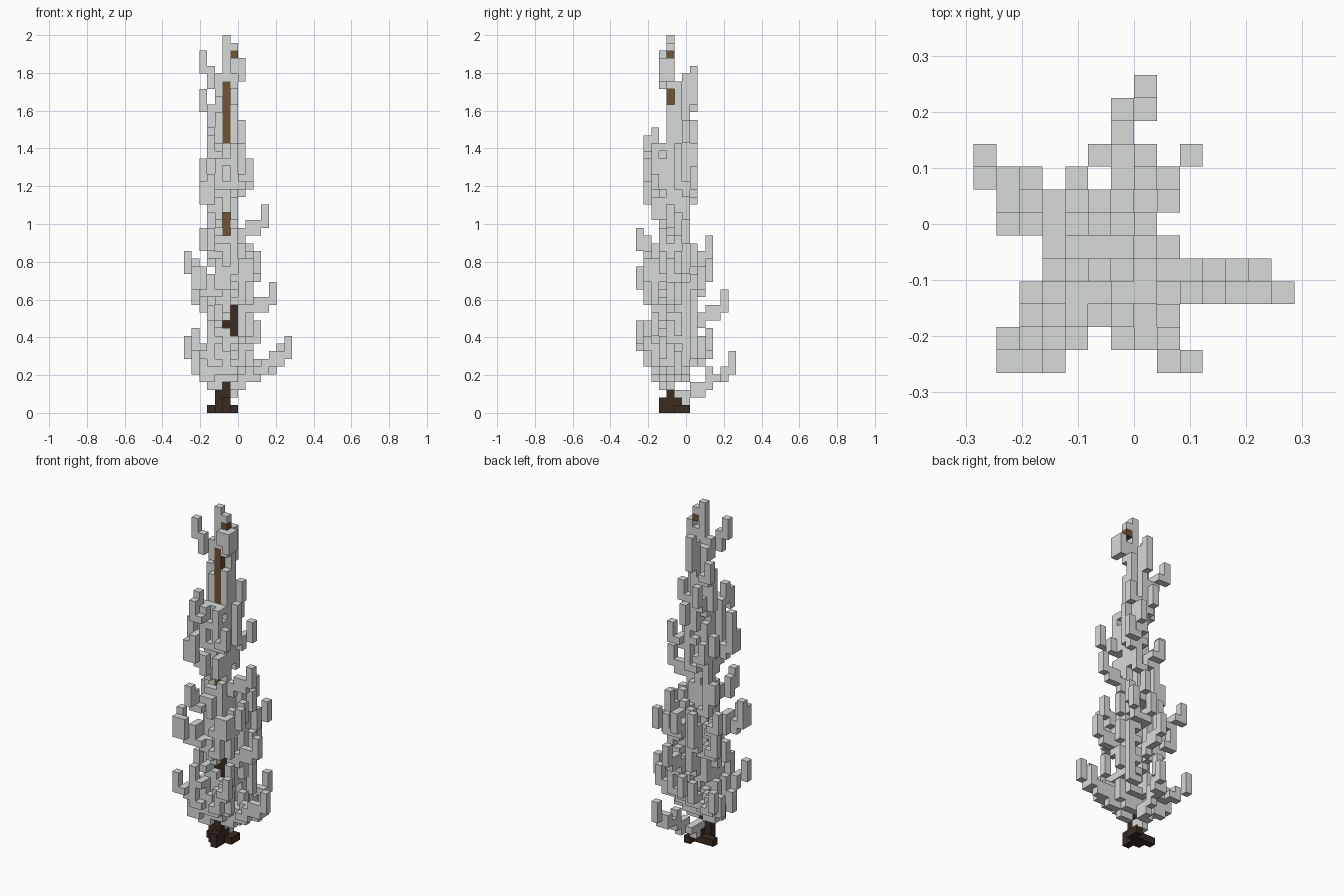
import bpy
import bmesh
import math
import random
from mathutils import Vector

if "Cube" in bpy.data.objects:
    bpy.data.objects.remove(bpy.data.objects["Cube"], do_unlink=True)

random.seed(4)
UNIT = 2 / 49                                  # edge of one block
TRUNK = Vector((-1.5 * UNIT, -2 * UNIT, 0))    # centre of the trunk column


def material(name, color):
    mat = bpy.data.materials.new(name)
    mat.use_nodes = True
    mat.diffuse_color = (*color, 1)
    mat.node_tree.nodes["Principled BSDF"].inputs["Base Color"].default_value = (*color, 1)
    return mat


foliage_grey = material("foliage grey", (0.68, 0.7, 0.69))
dark_bark = material("dark bark", (0.042, 0.025, 0.016))
brown_bark = material("brown bark", (0.16, 0.09, 0.037))


def column(cells, x, y, low, high):
    """Add a stack of blocks, both ends included."""
    cells.update((x, y, z) for z in range(low, high + 1))


def branch(cells, dx, dy, tip):
    """Rising staircase of blocks from the trunk out to an upright tip."""
    steps = max(abs(dx), abs(dy))
    last_x = 0
    for s in range(1, steps + 1):
        x, y = round(dx * s / steps), round(dy * s / steps)
        low = tip - math.ceil((steps - s) * 0.5)
        column(cells, x, y, low, low + (2 if s == steps else 1))
        if x != last_x and s > 1:
            column(cells, last_x, y, low, low)
        last_x = x


def build(name, cells, solid, mats, pick=lambda z: 0):
    """Skin the blocks, keeping only the outside faces."""
    bm = bmesh.new()
    corners = {}

    def vert(p):
        key = tuple(round(2 * c) for c in p)
        if key not in corners:
            corners[key] = bm.verts.new(TRUNK + p * UNIT)
        return corners[key]

    for cell in sorted(cells):
        centre = Vector(cell) + Vector((0, 0, 0.5))
        for axis in range(3):
            for sign in (-1, 1):
                n = Vector([sign if a == axis else 0 for a in range(3)])
                if tuple(int(c + d) for c, d in zip(cell, n)) in solid:
                    continue
                u = Vector([1 if a == (axis + 1) % 3 else 0 for a in range(3)])
                v = n.cross(u)
                ring = [centre + (n + a * u + b * v) / 2
                        for a, b in ((-1, -1), (1, -1), (1, 1), (-1, 1))]
                bm.faces.new([vert(p) for p in ring]).material_index = pick(cell[2])
    mesh = bpy.data.meshes.new(name)
    bm.to_mesh(mesh)
    bm.free()
    for mat in mats:
        mesh.materials.append(mat)
    obj = bpy.data.objects.new(name, mesh)
    bpy.context.collection.objects.link(obj)


# Trunk with roots trailing backwards, a low fork and an exposed end near the top
trunk = {(-1, 1, 0), (-2, 1, 0), (1, 1, 0), (1, 2, 0), (1, 0, 46)}
column(trunk, 0, 0, 0, 42)
column(trunk, -1, 0, 0, 2)
for y in (-1, 1):
    column(trunk, 0, y, 0, 1)
column(trunk, 1, 0, 10, 13)

leaves = set()

# Dense foliage around the trunk, with ragged corners
for z in range(4, 35):
    for x in (-1, 0, 1):
        for y in (-1, 0, 1):
            if x * y == 0 or random.random() < 0.75:
                leaves.add((x, y, z))

# Short twigs filling out the crown
low_twigs = [(-2, 0), (2, 0), (-2, 2), (2, 2), (-2, -2), (3, -2), (0, 3),
             (0, -2), (-3, 2), (3, 1), (-3, -1), (3, 3), (-1, 4), (-2, -3), (2, -3)]
for z in range(6, 22, 4):
    for dx, dy in low_twigs:
        if random.random() < 0.78:
            branch(leaves, dx, dy, z + random.randint(-1, 1))
for z in (25, 29, 32):
    for dx, dy in ((-2, 1), (2, 1), (-1, -2), (1, 2), (-2, -1), (0, 2), (1, -2)):
        if random.random() < 0.75:
            branch(leaves, dx, dy, z)

# Long boughs: offset from the trunk and height of the tip
lower = [(8, -1, 7), (7, 0, 6), (1, 5, 3), (-5, 5, 7), (-4, -4, 8), (4, -4, 9),
         (1, 7, 13), (6, 0, 14), (-4, 2, 5), (-3, -2, 4), (0, 5, 8)]
middle = [(4, -1, 18), (4, 5, 17), (-5, 4, 18), (-4, -4, 16),
          (-2, -4, 21), (2, 5, 20), (1, 5, 17), (3, -3, 17),
          (5, 0, 24), (-3, 2, 21), (3, 4, 16), (-4, 3, 14)]
upper = [(-3, -3, 27), (-3, -2, 30), (-2, -3, 33), (3, -3, 30), (3, 3, 29),
         (-2, 3, 27), (-3, 2, 28), (1, 3, 32), (-2, -2, 34), (-1, 3, 35),
         (-2, 1, 34), (-2, 1, 37), (2, 2, 35), (-3, 3, 39), (0, 3, 42)]
for tip in lower + middle + upper:
    branch(leaves, *tip)

# Crooked end of the low rear bough
column(leaves, 1, 6, 4, 4)
for x in (1, 2):
    column(leaves, x, 7, 4, 5)
column(leaves, 2, 8, 5, 7)

# Chunky clumps at the bough ends
column(leaves, -3, -4, 16, 18)
column(leaves, -4, -3, 16, 19)
column(leaves, -2, -3, 20, 22)
column(leaves, -2, 2, 22, 27)
column(leaves, -2, -3, 27, 30)
column(leaves, -3, -2, 27, 29)
column(leaves, 2, 0, 9, 13)

# Slender leader behind the bare stretch of trunk
for x in (-1, 0, 1):
    column(leaves, x, 1, 35, 42)
column(leaves, 0, 2, 35, 43)
column(leaves, 0, 3, 40, 41)
column(leaves, -1, 0, 35, 38)
column(leaves, 1, 0, 35, 39)

# Top shoot with its side twigs
column(leaves, 0, 0, 43, 48)
column(leaves, 1, 0, 42, 44)
column(leaves, 1, 0, 47, 47)
column(leaves, 1, -1, 44, 45)
for y in (-1, 0):
    column(leaves, 2, y, 43, 45)
column(leaves, -1, 0, 41, 43)
column(leaves, -2, -1, 42, 44)
column(leaves, -3, -1, 44, 46)

# Openings between the boughs, and ones that leave the bark showing
gaps = {(2, 6), (3, 5), (0, 4), (-4, 5)}
leaves = {(x, y, z) for x, y, z in leaves
          if (x, y) not in gaps
          and not (y < 0 and x == 0 and (z in range(23, 26) or z in range(35, 43) or z == 11))
          and not (y < 0 and x in (1, 2) and z in range(10, 14))
          and not (y == 0 and x > 0 and z in (40, 41))} - trunk

solid = trunk | leaves
build("foliage", leaves, solid, [foliage_grey])
build("trunk", trunk, solid, [dark_bark, brown_bark], lambda z: int(z > 15))
